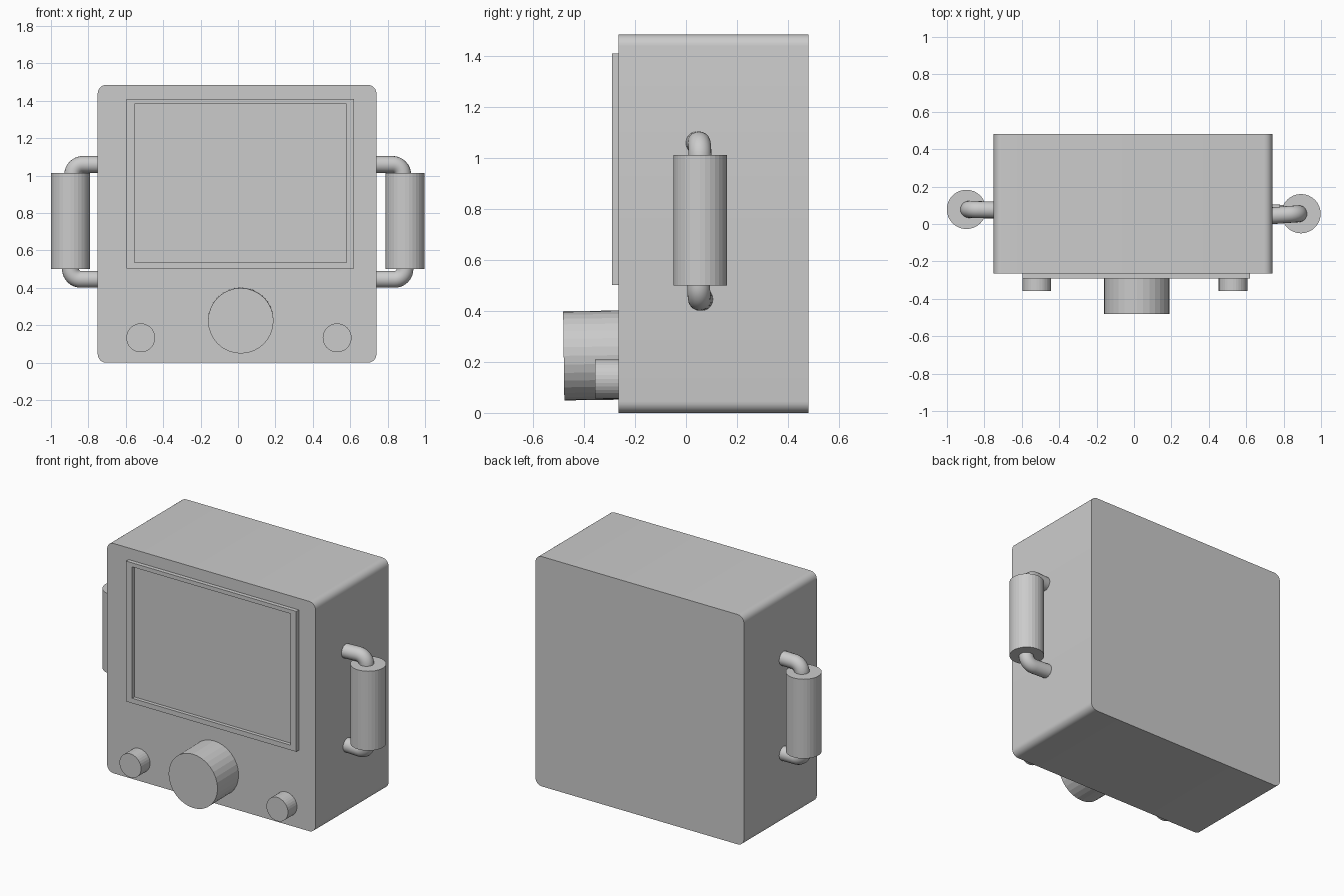
import bpy, bmesh
from math import pi, sin, cos, radians
from mathutils import Matrix, Vector

if "Cube" in bpy.data.objects:
    bpy.data.objects.remove(bpy.data.objects["Cube"])


def add_mesh(name, bm):
    bmesh.ops.recalc_face_normals(bm, faces=bm.faces)
    mesh = bpy.data.meshes.new(name)
    bm.to_mesh(mesh)
    bm.free()
    obj = bpy.data.objects.new(name, mesh)
    bpy.context.collection.objects.link(obj)
    return obj


def smooth(obj, angle=30):
    bpy.ops.object.select_all(action='DESELECT')
    obj.select_set(True)
    bpy.context.view_layer.objects.active = obj
    bpy.ops.object.shade_smooth_by_angle(angle=radians(angle))


def box(lo, hi):
    lo, hi = Vector(lo), Vector(hi)
    bm = bmesh.new()
    bmesh.ops.create_cube(bm, size=1, matrix=Matrix.Translation((lo + hi) / 2)
                          @ Matrix.Diagonal((*(hi - lo), 1)))
    return bm


def cylinder(name, a, b, radius, sides=32):
    a, b = Vector(a), Vector(b)
    bm = bmesh.new()
    rot = (b - a).to_track_quat('Z', 'Y').to_matrix().to_4x4()
    bmesh.ops.create_cone(bm, cap_ends=True, segments=sides, radius1=radius, radius2=radius,
                          depth=(b - a).length, matrix=Matrix.Translation((a + b) / 2) @ rot)
    return add_mesh(name, bm)


def elbow(name, wall, grip, bend=0.055, radius=0.045, sides=20, steps=8):
    """Pipe leaving the wall sideways, then turning into the end of the grip."""
    wall, grip = Vector(wall), Vector(grip)
    corner = Vector((grip.x, grip.y, wall.z))
    u, v = (wall - corner).normalized(), (grip - corner).normalized()
    centre = corner + (u + v) * bend
    path = [wall]
    for i in range(steps + 1):
        t = i / steps * pi / 2
        path.append(centre - v * bend * cos(t) - u * bend * sin(t))
    path.append(grip)
    n = u.cross(v).normalized()
    bm = bmesh.new()
    rings = []
    for i, p in enumerate(path):
        t = min(max((i - 1) / steps, 0), 1) * pi / 2
        side = v * cos(t) + u * sin(t)
        rings.append([bm.verts.new(p + radius * (side * cos(a) + n * sin(a)))
                      for a in (2 * pi * k / sides for k in range(sides))])
    for r, s in zip(rings, rings[1:]):
        for k in range(sides):
            j = (k + 1) % sides
            bm.faces.new((r[k], r[j], s[j], s[k]))
    bm.faces.new(rings[0])
    bm.faces.new(rings[-1])
    smooth(add_mesh(name, bm))


# Case: rounded only along the front-to-back edges
bm = box((-0.75, -0.265, 0), (0.74, 0.48, 1.485))
edges = [e for e in bm.edges if abs(e.verts[0].co.y - e.verts[1].co.y) > 0.1]
bmesh.ops.bevel(bm, geom=edges, offset=0.045, segments=6, profile=0.5, affect='EDGES')
smooth(add_mesh("case", bm))

# Screen: raised bezel with a recessed panel
bm = box((-0.596, -0.291, 0.503), (0.62, -0.255, 1.41))
bm.normal_update()
front = min(bm.faces, key=lambda f: f.calc_center_median().y)
for depth in (0, 0.023):
    if depth == 0:
        bmesh.ops.inset_region(bm, faces=[front], thickness=0.035)
        for vert in front.verts:
            vert.co.x = 0.58 if vert.co.x > 0 else -0.553
            vert.co.z = 1.384 if vert.co.z > 1 else 0.535
    else:
        ext = bmesh.ops.extrude_discrete_faces(bm, faces=[front])
        for vert in ext["faces"][0].verts:
            vert.co.y += depth
add_mesh("screen_bezel", bm)

# Knobs
cylinder("main_knob", (0.015, -0.255, 0.227), (0.015, -0.48, 0.224), 0.175)
for name, x in (("left_knob", -0.52), ("right_knob", 0.53)):
    cylinder(name, (x, -0.255, 0.133), (x, -0.357, 0.133), 0.077)

# Side handles: a fat grip held by two bent pipes
for side, x, y, wall, top_y, low_y in (("left", -0.896, 0.078, -0.73, 0.075, 0.075),
                                       ("right", 0.893, 0.055, 0.72, 0.043, 0.062)):
    s = 1 if x > 0 else -1
    cylinder(side + "_grip", (x, y, 0.5), (x, y, 1.013), 0.105)
    elbow(side + "_upper_pipe", (wall, top_y, 1.06), (x - s * 0.012, y, 0.98))
    elbow(side + "_lower_pipe", (wall, low_y, 0.446), (x, y - 0.005, 0.53))
